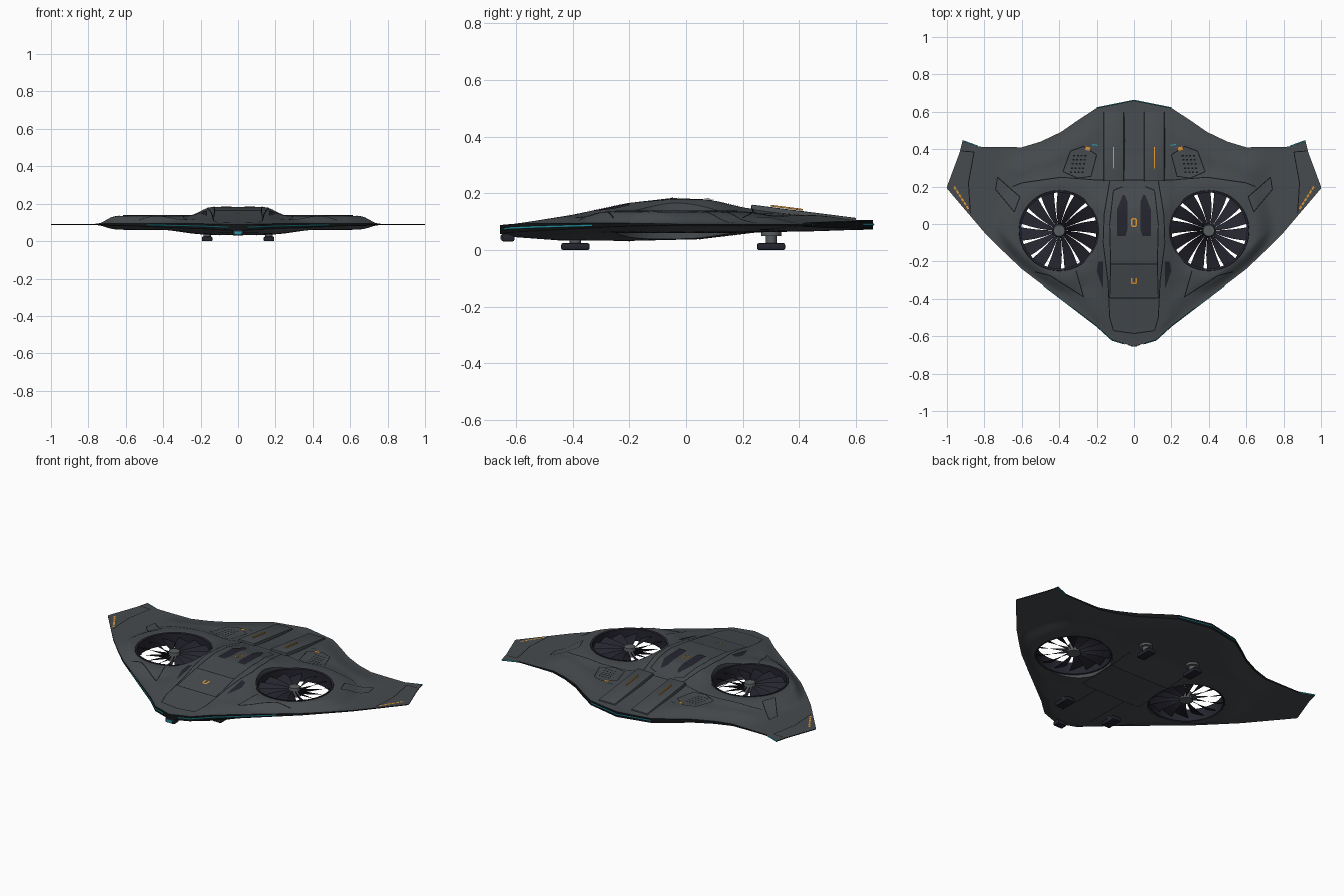
import bpy, bmesh, math
from mathutils import Vector

cube = bpy.data.objects.get("Cube")
if cube:
    bpy.data.objects.remove(cube, do_unlink=True)


def material(name, rgb):
    m = bpy.data.materials.new(name)
    m.use_nodes = True
    m.diffuse_color = (*rgb, 1)
    b = m.node_tree.nodes["Principled BSDF"]
    b.inputs["Base Color"].default_value = (*rgb, 1)
    b.inputs["Roughness"].default_value = 0.6
    return m


HULL = material("hull grey", (0.062, 0.07, 0.076))
DARK = material("dark navy", (0.018, 0.018, 0.028))
SEAM = material("seam black", (0.006, 0.007, 0.008))
METAL = material("strut grey", (0.1, 0.11, 0.115))
ORANGE = material("marking orange", (0.75, 0.3, 0.03))
TEAL = material("light teal", (0.02, 0.32, 0.4))


def curve_at(pts, t):
    for (a, p), (b, q) in zip(pts, pts[1:]):
        if t <= b:
            return p + (q - p) * max(0, (t - a) / (b - a))
    return pts[-1][1]


def smooth(a, b, t):
    t = min(1, max(0, (t - a) / (b - a)))
    return t * t * (3 - 2 * t)


# Hull shape: outline in plan, centre line heights, fan nacelles
FRONT = [(0, -.655), (.117, -.62), (.2, -.545), (.6, -.24), (.7, -.145), (.8, -.045), (1, .19)]
BACK = [(0, .66), (.2, .62), (.3, .555), (.39, .492), (.5, .44), (.6, .41), (.83, .413),
        (.917, .445), (.933, .38), (1, .2)]
CREST = [(-.655, .085), (-.55, .1), (-.4, .124), (-.2, .166), (-.05, .183), (.08, .178),
         (.2, .15), (.35, .128), (.66, .1)]
BELLY = [(-.655, .055), (-.6, .045), (-.45, .034), (-.2, .032), (.05, .038), (.25, .062), (.66, .072)]
FAN = (.4, -.035)
FAN_R = .21


def surface(x, y, side):
    """Height of the upper (side=1) or lower (side=-1) skin."""
    x = abs(x)
    f, b = curve_at(FRONT, x), curve_at(BACK, x)
    d = min(y - f, b - y)
    v = smooth(0, 1, (y - f) / (b - f))
    mid = curve_at([(0, .072), (.2, .08), (.6, .089)], x) * (1 - v) + .089 * v
    z = mid + side * curve_at([(0, .016), (.3, .012), (.7, .004), (1, .002)], x)
    z += side * (.022 if side > 0 else .012) * smooth(0, .14, d) * (1 - smooth(.6, .74, x))
    r = math.hypot(x - FAN[0], y - FAN[1])
    z += ((.135 if side > 0 else .062) - z) * (1 - smooth(.24, .36, r)) * smooth(0, .1, d)
    spine = CREST if side > 0 else BELLY
    w = 1 - (smooth(.13, .28, x) if side > 0 else smooth(.12, .45, x))
    return z + (curve_at(spine, y) - z) * w * smooth(0, .06, d)


def add_object(name, bm, mats, angle=35):
    me = bpy.data.meshes.new(name)
    bm.to_mesh(me)
    bm.free()
    ob = bpy.data.objects.new(name, me)
    bpy.context.collection.objects.link(ob)
    for m in mats:
        me.materials.append(m)
    bpy.ops.object.select_all(action='DESELECT')
    bpy.context.view_layer.objects.active = ob
    ob.select_set(True)
    bpy.ops.object.shade_smooth_by_angle(angle=math.radians(angle))
    return ob


def hull():
    bm = bmesh.new()
    nx, ny = 120, 70
    grids = []
    for side in (1, -1):
        g = []
        for i in range(nx + 1):
            x = -1 + 2 * i / nx
            f, b = curve_at(FRONT, abs(x)), curve_at(BACK, abs(x))
            ys = [f + (b - f) * j / ny for j in range(ny + 1)]
            g.append([bm.verts.new((x, y, surface(x, y, side))) for y in ys])
        grids.append(g)
        for i in range(nx):
            for j in range(ny):
                q = [g[i][j], g[i + 1][j], g[i + 1][j + 1], g[i][j + 1]]
                bm.faces.new(q[::side])
    t, u = grids
    ring = [(i, 0) for i in range(nx)] + [(nx, j) for j in range(ny)]
    ring += [(i, ny) for i in range(nx, 0, -1)] + [(0, j) for j in range(ny, 0, -1)]
    for (a, b), (c, d) in zip(ring, ring[1:] + ring[:1]):
        bm.faces.new([t[c][d], t[a][b], u[a][b], u[c][d]]).material_index = 1
    ob = add_object("hull", bm, [HULL, SEAM])
    for s in (-1, 1):  # fan openings
        bpy.ops.mesh.primitive_cylinder_add(vertices=64, radius=FAN_R, depth=1, location=(s * FAN[0], FAN[1], 0))
        cutter = bpy.context.object
        cutter.hide_render = True
        mod = ob.modifiers.new("opening", 'BOOLEAN')
        mod.operation, mod.solver, mod.object = 'DIFFERENCE', 'EXACT', cutter
        bpy.context.view_layer.objects.active = ob
        bpy.ops.object.modifier_apply(modifier=mod.name)
        bpy.data.objects.remove(cutter, do_unlink=True)


hull()


# Thin plates laid on the skin
def patch(bm, left, right, side=1, lift=.003, cuts=6):
    for s in (-1, 1):
        rows = []
        for k in range(len(left) - 1):
            for c in range(cuts + (k == len(left) - 2)):
                l = Vector(left[k]).lerp(Vector(left[k + 1]), c / cuts)
                r = Vector(right[k]).lerp(Vector(right[k + 1]), c / cuts)
                pts = [l.lerp(r, n / 3) for n in range(4)]
                rows.append([bm.verts.new((s * p.x, p.y, surface(p.x, p.y, side) + side * lift)) for p in pts])
        for a, b in zip(rows, rows[1:]):
            for n in range(3):
                f = bm.faces.new([a[n], a[n + 1], b[n + 1], b[n]])
                f.normal_update()
                if f.normal.z * side < 0:
                    f.normal_flip()


def ribbon(bm, pts, width=.005, side=1, lift=.002):
    for a, b in zip(pts, pts[1:]):
        a, b = Vector(a), Vector(b)
        n = (b - a).orthogonal().normalized() * width / 2
        patch(bm, [a - n, b - n], [a + n, b + n], side, lift, max(1, int((b - a).length / .02)))


VENT = [(.34, .39), (.27, .415), (.2, .37), (.23, .255), (.3, .245), (.38, .28), (.34, .39)]
bm = bmesh.new()
for line in (
        [(.13, .23), (.16, .05), (.165, -.1), (.14, -.3), (.13, -.5), (.11, -.57), (0, -.585)],
        [(.06, .2), (.11, .18), (.13, 0), (.125, -.215), (.13, -.395), (0, -.395)],
        [(0, -.215), (.125, -.215)], [(0, .235), (.2, .235), (.39, .25), (.6, .22), (.65, .2)],
        [(.53, -.255), (.45, -.275), (.27, -.39), (.31, -.25)],
        [(.73, .25), (.61, .145), (.64, .065), (.74, .185), (.73, .25)],
        [(.92, .39), (.855, .385), (.885, .22), (.875, .06)], VENT):
    ribbon(bm, line)
for row in range(5):  # vent perforations
    for col in range(4):
        x, y = .255 + col * .02 + row * .004, .365 - row * .022
        ribbon(bm, [(x, y), (x + .011, y)], .008)
add_object("panel_seams", bm, [SEAM])

bm = bmesh.new()
for line in ([(0, -.2), (.2, -.2), (.2, .2)], [(0, .05), (.2, .05)], [(.1, -.5), (.1, -.2)]):
    ribbon(bm, line, .004, -1)
add_object("belly_seams", bm, [SEAM])

bm = bmesh.new()
patch(bm, [(.05, .155), (.035, .12), (.035, -.03), (.045, -.065)],
      [(.06, .155), (.09, .08), (.09, -.065), (.085, -.065)])
patch(bm, [(.165, -.2), (.165, -.27), (.165, -.34)], [(.19, -.2), (.2, -.25), (.17, -.34)])
add_object("windows_and_intakes", bm, [DARK])

bm = bmesh.new()
ribbon(bm, [(0, .027), (.012, .027), (.012, -.012), (0, -.012)], .008, 1, .004)
ribbon(bm, [(.012, -.29), (.012, -.318), (0, -.318)], .008, 1, .004)
ribbon(bm, [(.235, .4), (.26, .405)], .018, 1, .004)
for k in range(6):
    a, b = Vector((.962, .2)), Vector((.882, .075))
    ribbon(bm, [a.lerp(b, k / 6), a.lerp(b, (k + .75) / 6)], .01, 1, .003)
add_object("orange_markings", bm, [ORANGE])

bm = bmesh.new()
ribbon(bm, [(.195, .42), (.225, .425)], .006, 1, .004)
add_object("teal_vent_marks", bm, [TEAL])


# Light strips along the rim
def strip(name, xs, outline, mat):
    cu = bpy.data.curves.new(name, 'CURVE')
    cu.dimensions, cu.bevel_depth, cu.bevel_resolution = '3D', .004, 1
    sp = cu.splines.new('POLY')
    sp.points.add(len(xs) - 1)
    for p, x in zip(sp.points, xs):
        y = curve_at(outline, abs(x))
        p.co = (x, y, (surface(x, y, 1) + surface(x, y, -1)) / 2, 1)
    cu.materials.append(mat)
    bpy.context.collection.objects.link(bpy.data.objects.new(name, cu))


for s, side in ((1, "left"), (-1, "right")):
    strip(side + "_front_light", [s * k / 60 for k in range(3, 30)], FRONT, TEAL)
    strip(side + "_tip_light", [s * k / 60 for k in range(50, 56)], BACK, TEAL)
strip("rear_light", [k / 60 for k in range(-12, 13)], BACK, TEAL)


# Solid parts
def box(name, center, size, mat, bevel=.006):
    bm = bmesh.new()
    bmesh.ops.create_cube(bm, size=1)
    for v in bm.verts:
        v.co = Vector(center) + v.co * Vector(size)
    bmesh.ops.bevel(bm, geom=bm.edges[:], offset=bevel, segments=2, affect='EDGES', profile=.5)
    return add_object(name, bm, [mat])


def cylinder(name, center, radius, depth, mat, top=None):
    bm = bmesh.new()
    bmesh.ops.create_cone(bm, cap_ends=True, segments=32, radius1=radius,
                          radius2=top or radius, depth=depth)
    bmesh.ops.translate(bm, verts=bm.verts, vec=center)
    return add_object(name, bm, [mat])


def fan(name, s):
    cx, cy = s * FAN[0], FAN[1]
    bm = bmesh.new()
    count, steps = 14, 5
    for k in range(count):
        rows = []
        for i in range(steps + 1):
            r = .028 + (FAN_R - .034) * i / steps
            w = 2 * math.pi / count * (.97 - .19 * i / steps)
            a = 2 * math.pi * k / count + r * .9
            rows.append([bm.verts.new((cx + s * r * math.cos(a + w * t), cy + r * math.sin(a + w * t),
                                       .112 - .03 * t)) for t in (0, .5, 1)])
        for p, q in zip(rows, rows[1:]):
            for n in range(2):
                bm.faces.new([p[n], q[n], q[n + 1], p[n + 1]][::s])
    add_object(name + "_blades", bm, [DARK])
    cylinder(name + "_hub", (cx, cy, .1), .038, .05, METAL, .03)
    # duct wall revolved from a small closed section
    bm = bmesh.new()
    section = [(.203, .064), (.203, .136), (.214, .139), (.216, .134), (.216, .066), (.212, .06)]
    vs = [bm.verts.new((r, 0, z)) for r, z in section]
    es = [bm.edges.new((a, b)) for a, b in zip(vs, vs[1:] + vs[:1])]
    bmesh.ops.spin(bm, geom=vs + es, cent=(0, 0, 0), axis=(0, 0, 1), angle=2 * math.pi, steps=64, use_duplicate=False)
    bmesh.ops.remove_doubles(bm, verts=bm.verts, dist=1e-4)
    bmesh.ops.recalc_face_normals(bm, faces=bm.faces)
    bmesh.ops.translate(bm, verts=bm.verts, vec=(cx, cy, 0))
    add_object(name + "_duct", bm, [DARK])


for s, side in ((1, "left"), (-1, "right")):
    fan(side + "_fan", s)
    x = s * .165
    for end, y in (("front", -.39), ("rear", .3)):
        box(f"{side}_{end}_foot", (x, y, .012), (.056, .1, .024), DARK)
        cylinder(f"{side}_{end}_strut", (x, y, .05), .02, .06, METAL)
    cylinder(f"{side}_rear_collar", (x, .3, .06), .036, .02, METAL)
    # rear deck fairing, a wedge falling away to the tail
    ob = box(side + "_rear_fairing", (s * .108, .415, .11), (.125, .37, .04), HULL, .004)
    for v in ob.data.vertices:
        t = (v.co.y - .23) / .37
        if v.co.z > .11:
            v.co.z += .03 - .047 * t
            v.co.x -= (v.co.x - s * .108) * .15
    box(side + "_deck_stripe", (s * .11, .355, .1475), (.006, .115, .006), ORANGE, .001).rotation_euler.x = 0
    stripe = bpy.data.objects[side + "_deck_stripe"]
    for v in stripe.data.vertices:
        v.co.z += .0015 - (v.co.y - .355) * .127

# Nose sensor
box("nose_sensor", (0, -.628, .044), (.06, .045, .028), DARK)
box("nose_lens", (0, -.651, .044), (.036, .006, .016), TEAL, .002)
